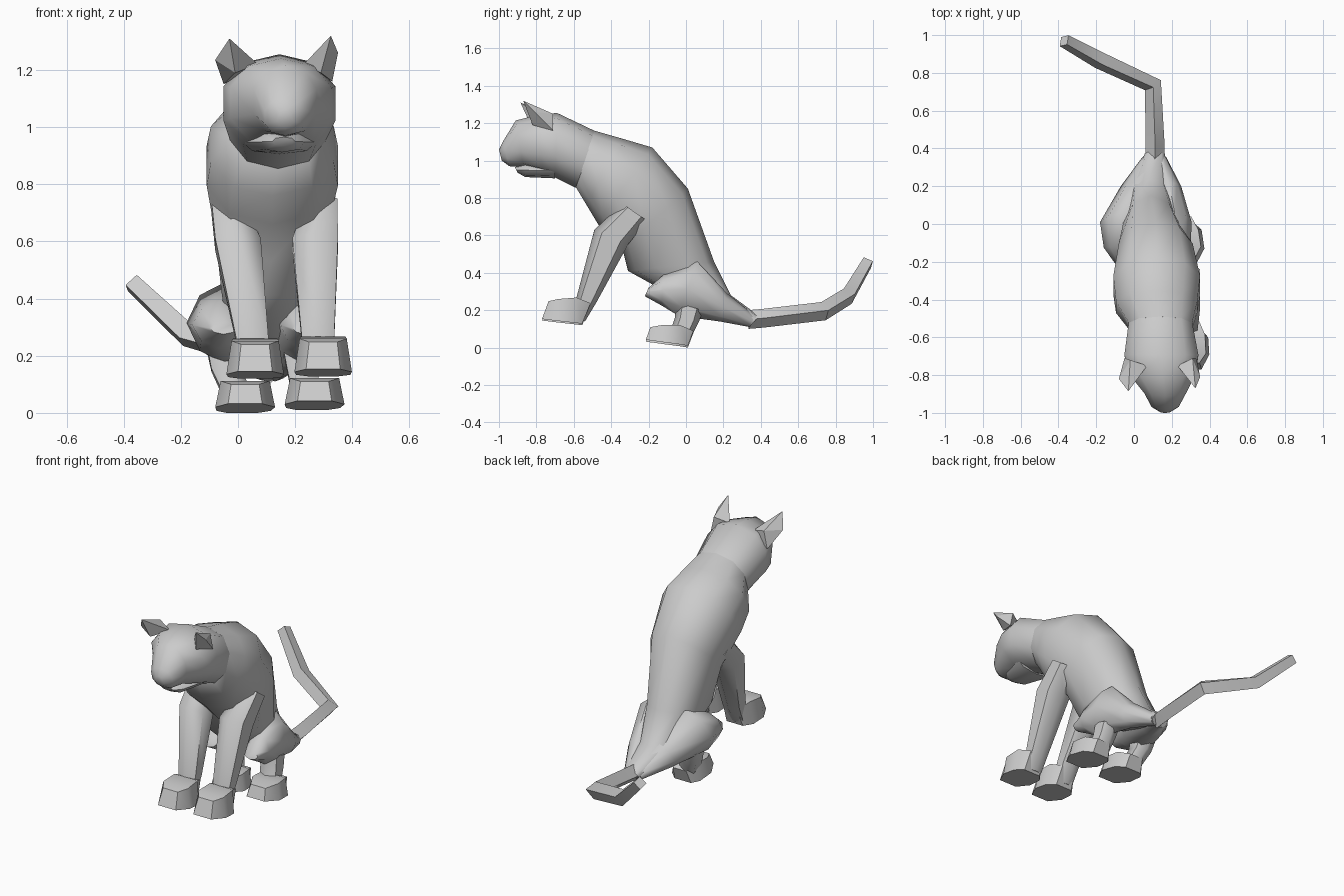
import bpy, bmesh, math


def finish(ob, angle=60):
    bpy.ops.object.select_all(action='DESELECT')
    ob.select_set(True)
    bpy.context.view_layer.objects.active = ob
    bpy.ops.object.shade_smooth_by_angle(angle=math.radians(angle))


def add_mesh(name, bm, angle):
    bmesh.ops.recalc_face_normals(bm, faces=bm.faces)
    me = bpy.data.meshes.new(name)
    bm.to_mesh(me)
    bm.free()
    ob = bpy.data.objects.new(name, me)
    bpy.context.collection.objects.link(ob)
    finish(ob, angle)


def loft(name, rings, sides=8, boxy=1.0, angle=60, turn=0.0, pinch=0.0):
    """Each ring: (y, z) of one edge, (y, z) of the other, centre x, half width.
    pinch narrows the first edge."""
    bm = bmesh.new()
    loops = []
    for (ay, az), (by, bz), cx, hw in rings:
        loop = []
        for i in range(sides):
            t = 2 * math.pi * (i + turn) / sides
            s, c = math.sin(t), math.cos(t)
            s = math.copysign(abs(s) ** boxy, s)
            c = math.copysign(abs(c) ** boxy, c)
            loop.append(bm.verts.new((cx + hw * s * (1 - pinch * max(c, 0)),
                                      (ay + by) / 2 + (ay - by) / 2 * c,
                                      (az + bz) / 2 + (az - bz) / 2 * c)))
        loops.append(loop)
    for p, q in zip(loops, loops[1:]):
        for i in range(sides):
            j = (i + 1) % sides
            bm.faces.new((p[i], p[j], q[j], q[i]))
    bm.faces.new(loops[0])
    bm.faces.new(loops[-1])
    add_mesh(name, bm, angle)


# Torso from neck to tail root
loft("torso", [
    ((-0.49, 1.16), (-0.59, 0.86), 0.14, 0.175),
    ((-0.35, 1.12), (-0.53, 0.76), 0.12, 0.225),
    ((-0.18, 1.07), (-0.47, 0.66), 0.12, 0.24),
    ((0.01, 0.85), (-0.34, 0.53), 0.115, 0.205),
    ((0.15, 0.46), (-0.31, 0.41), 0.09, 0.155),
    ((0.24, 0.28), (-0.02, 0.25), 0.08, 0.12),
    ((0.39, 0.17), (0.34, 0.11), 0.11, 0.055)], 10, 0.9)

# Head narrowing to the muzzle
loft("head", [
    ((-1.0, 1.06), (-0.985, 1.0), 0.165, 0.03),
    ((-0.98, 1.10), (-0.945, 0.97), 0.165, 0.075),
    ((-0.91, 1.215), (-0.87, 0.965), 0.165, 0.115),
    ((-0.81, 1.24), (-0.76, 0.93), 0.15, 0.185),
    ((-0.69, 1.255), (-0.70, 0.91), 0.145, 0.205),
    ((-0.48, 1.155), (-0.59, 0.855), 0.14, 0.175)], 10, 0.9)

# Lower jaw
loft("lower_jaw", [
    ((-0.915, 0.965), (-0.90, 0.935), 0.16, 0.04),
    ((-0.86, 0.985), (-0.86, 0.912), 0.155, 0.08),
    ((-0.70, 0.99), (-0.70, 0.905), 0.145, 0.13)], 8, 0.9)

# Ears: leaf-shaped pyramids
ears = {
    "left_ear": [(0.07, -0.75, 1.22), (-0.05, -0.71, 1.15), (-0.08, -0.82, 1.235),
                 (-0.03, -0.885, 1.31), (-0.02, -0.72, 1.25), (-0.01, -0.83, 1.19)],
    "right_ear": [(0.23, -0.75, 1.22), (0.33, -0.71, 1.16), (0.35, -0.81, 1.26),
                  (0.325, -0.87, 1.32), (0.31, -0.71, 1.25), (0.29, -0.82, 1.19)]}
for name, pts in ears.items():
    bm = bmesh.new()
    for p in pts:
        bm.verts.new(p)
    bmesh.ops.convex_hull(bm, input=bm.verts)
    add_mesh(name, bm, 20)

# Front legs and paws: x of shoulder, elbow, ankle, paw
for side, tx, mx, ax, px, dz in (("left", -0.04, 0.0, 0.05, 0.06, 0.0),
                                 ("right", 0.295, 0.27, 0.28, 0.298, 0.008)):
    loft(side + "_front_leg", [
        ((-0.34, 0.77), (-0.21, 0.68), tx, 0.06),
        ((-0.49, 0.63), (-0.31, 0.55), mx, 0.09),
        ((-0.585, 0.27), (-0.48, 0.24), ax, 0.064),
        ((-0.60, 0.17), (-0.54, 0.14), ax, 0.055)], 6, 0.85)
    loft(side + "_front_paw", [
        ((-0.735, 0.24 + dz), (-0.77, 0.145 + dz), px, 0.06),
        ((-0.685, 0.252 + dz), (-0.69, 0.135 + dz), px, 0.101),
        ((-0.585, 0.26 + dz), (-0.60, 0.125 + dz), px, 0.095),
        ((-0.51, 0.23 + dz), (-0.555, 0.12 + dz), px, 0.055)], 4, 0.01, 40, 0.5, 0.18)

# Thighs: the left one is splayed outward
thigh_x = {
    "left": [(-0.05, 0.05), (-0.065, 0.095), (-0.04, 0.14), (0.03, 0.10), (0.10, 0.055)],
    "right": [(0.235, 0.045), (0.225, 0.075), (0.215, 0.09), (0.185, 0.065), (0.13, 0.04)]}
thigh_yz = [((-0.20, 0.32), (-0.22, 0.275)), ((-0.12, 0.39), (-0.13, 0.225)),
            ((0.06, 0.46), (-0.04, 0.17)), ((0.22, 0.29), (0.18, 0.14)),
            ((0.37, 0.17), (0.34, 0.11))]
for side, xs in thigh_x.items():
    loft(side + "_thigh",
         [(a, b, cx, hw) for (a, b), (cx, hw) in zip(thigh_yz, xs)], 8, 1.15)

# Hind shanks and paws
for side, sx, ax, px, dz in (("left", -0.05, 0.0, 0.025, 0.0),
                             ("right", 0.215, 0.24, 0.268, 0.01)):
    loft(side + "_hind_shank", [
        ((-0.05, 0.24), (0.09, 0.20), sx, 0.065),
        ((-0.06, 0.16), (0.07, 0.14), sx + 0.01, 0.06),
        ((-0.09, 0.07), (0.02, 0.04), ax, 0.055)], 6, 0.85)
    loft(side + "_hind_paw", [
        ((-0.19, 0.10 + dz), (-0.215, 0.032 + dz), px, 0.06),
        ((-0.12, 0.112 + dz), (-0.13, 0.02 + dz), px, 0.105),
        ((-0.03, 0.11 + dz), (-0.03, 0.007 + dz), px - 0.005, 0.095),
        ((0.04, 0.08 + dz), (0.01, 0.0 + dz), px - 0.01, 0.055)], 4, 0.01, 40, 0.5, 0.18)

# Tail: four-sided tapered tube with three bends
cu = bpy.data.curves.new("tail", 'CURVE')
cu.dimensions = '3D'
cu.bevel_depth = 0.05
cu.bevel_resolution = 0
cu.use_fill_caps = True
sp = cu.splines.new('POLY')
path = [(0.11, 0.33, 0.15, 1.0), (0.112, 0.42, 0.158, 1.0), (0.10, 0.735, 0.195, 1.0),
        (-0.18, 0.865, 0.275, 0.95), (-0.37, 0.97, 0.455, 0.75)]
sp.points.add(len(path) - 1)
for pt, (x, y, z, r) in zip(sp.points, path):
    pt.co = (x, y, z, 1)
    pt.radius = r
tail = bpy.data.objects.new("tail", cu)
bpy.context.collection.objects.link(tail)
bpy.ops.object.select_all(action='DESELECT')
tail.select_set(True)
bpy.context.view_layer.objects.active = tail
bpy.ops.object.convert(target='MESH')
finish(bpy.context.view_layer.objects.active, 40)
